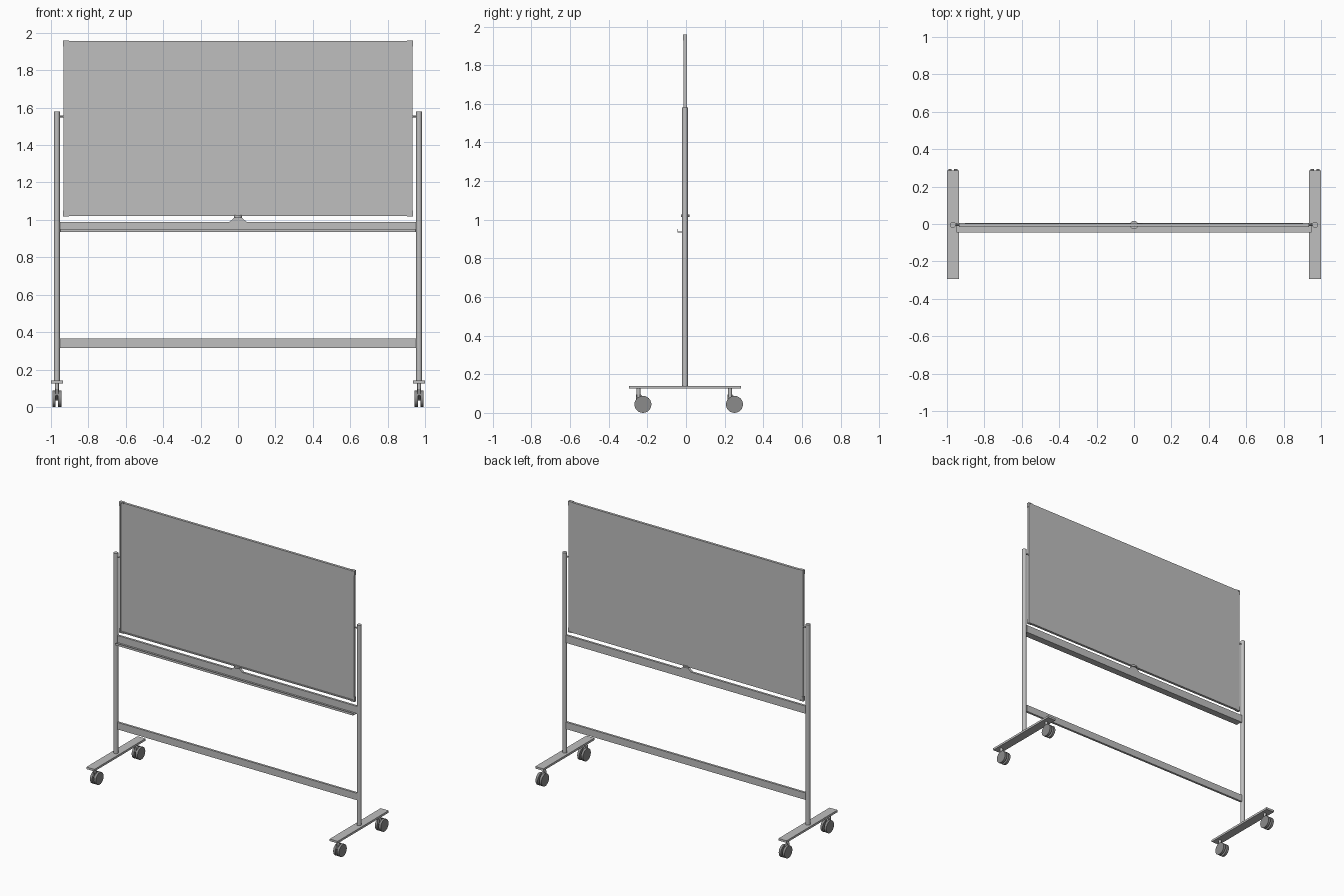
import bpy, bmesh, math
from mathutils import Matrix, Vector

if "Cube" in bpy.data.objects:
    bpy.data.objects.remove(bpy.data.objects["Cube"])


def material(name, value):
    m = bpy.data.materials.new(name)
    m.diffuse_color = (value, value, value, 1)
    m.use_nodes = True
    m.node_tree.nodes["Principled BSDF"].inputs["Base Color"].default_value = m.diffuse_color
    return m


GREY = material("light_grey", 0.52)
DARK = material("dark_grey", 0.26)


def finish(name, bm, mat, smooth=False):
    bmesh.ops.recalc_face_normals(bm, faces=bm.faces)
    me = bpy.data.meshes.new(name)
    bm.to_mesh(me)
    bm.free()
    me.materials.append(mat)
    ob = bpy.data.objects.new(name, me)
    bpy.context.collection.objects.link(ob)
    if smooth:
        bpy.ops.object.select_all(action='DESELECT')
        ob.select_set(True)
        bpy.context.view_layer.objects.active = ob
        bpy.ops.object.shade_smooth_by_angle(angle=math.radians(35))
    return ob


def box(name, x, y, z, mat=GREY):
    """Box from (min, max) pairs."""
    bm = bmesh.new()
    bmesh.ops.create_cube(bm, size=1)
    for v in bm.verts:
        v.co = Vector([(r[0] + r[1]) / 2 + c * (r[1] - r[0])
                       for r, c in zip((x, y, z), v.co)])
    return finish(name, bm, mat)


def cylinder(name, centre, radius, length, axis='Z', mat=GREY, sides=24):
    bm = bmesh.new()
    rot = {'X': Matrix.Rotation(math.pi / 2, 4, 'Y'), 'Z': Matrix.Identity(4)}[axis]
    bmesh.ops.create_cone(bm, cap_ends=True, segments=sides, radius1=radius, radius2=radius,
                          depth=length, matrix=Matrix.Translation(centre) @ rot)
    return finish(name, bm, mat, True)


def prism(name, profile, axis, lo, hi, mat=GREY):
    """Extrude a 2D profile along x (profile = y, z) or y (profile = x, z)."""
    bm = bmesh.new()
    put = (lambda a, b, t: (t, a, b)) if axis == 'X' else (lambda a, b, t: (a, t, b))
    face = bm.faces.new([bm.verts.new(put(a, b, lo)) for a, b in profile])
    new = bmesh.ops.extrude_face_region(bm, geom=[face])["geom"]
    shift = Vector(put(0, 0, hi - lo))
    bmesh.ops.translate(bm, vec=shift, verts=[v for v in new if isinstance(v, bmesh.types.BMVert)])
    return finish(name, bm, mat)


YC = -0.005                      # depth of the post centre line
BX, BZ0, BZ1 = 0.933, 1.02, 1.957
Y0, Y1 = -0.014, 0.004           # front and back of the board

# board panel with a slim raised rim on the front
box("board_panel", (-BX, BX), (Y0 + 0.007, Y1), (BZ0, BZ1))
RIM = 0.008
box("rim_top", (-BX, BX), (Y0, Y0 + 0.0071), (BZ1 - RIM, BZ1))
box("rim_bottom", (-BX, BX), (Y0, Y0 + 0.0071), (BZ0, BZ0 + RIM))
for s in (-1, 1):
    box("rim_side", sorted((s * BX, s * (BX - RIM))), (Y0, Y0 + 0.0071),
        (BZ0 + RIM, BZ1 - RIM))
    # L-shaped corner caps wrapping the board corners
    for z, d in ((BZ0, 1), (BZ1, -1)):
        e, w, a = 0.003, 0.008, 0.033
        X = BX + e
        Z = z - d * e
        prism("corner_cap", [(s * X, Z), (s * (X - a), Z), (s * (X - a), Z + d * w),
                             (s * (X - w), Z + d * w), (s * (X - w), Z + d * a),
                             (s * X, Z + d * a)], 'Y', Y0 - 0.001, Y1 + 0.001)

# upper and lower cross rails
box("upper_rail", (-0.953, 0.953), (-0.011, 0.005), (0.935, 0.99))
box("lower_rail", (-0.953, 0.953), (-0.011, 0.005), (0.315, 0.365))

# pen tray with upturned lip
prism("pen_tray", [(-0.011, 0.935), (-0.045, 0.935), (-0.045, 0.951), (-0.042, 0.951),
                   (-0.042, 0.94), (-0.011, 0.94)], 'X', -0.948, 0.948)

# centre latch and its knob
prism("latch_block", [(-0.045, 0.99), (0.045, 0.99), (0.018, 1.014), (-0.018, 1.014)],
      'Y', -0.013, 0.005)
cylinder("latch_knob", (0, YC, 1.02), 0.022, 0.012)

for s in (-1, 1):
    x = s * 0.968
    # post, board pivot and foot
    cylinder("post", (x, YC, 0.86), 0.0155, 1.44)
    cylinder("board_pivot", (s * 0.945, YC, 1.553), 0.005, 0.032, 'X', sides=12)
    box("foot", (x - 0.032, x + 0.032), (-0.295, 0.285), (0.125, 0.14))
    # twin-wheel casters
    for y in (-0.246, 0.228):
        wy = y + 0.023
        cylinder("caster_stem", (x, y, 0.104), 0.010, 0.044, sides=16)
        prism("caster_fork", [(y - 0.012, 0.095), (y - 0.012, 0.06), (wy, 0.035),
                              (wy + 0.01, 0.05), (wy, 0.085), (y + 0.012, 0.095)],
              'X', x - 0.007, x + 0.007, DARK)
        cylinder("caster_axle", (x, wy, 0.044), 0.008, 0.04, 'X', DARK, 12)
        for k in (-1, 1):
            cylinder("caster_wheel", (x + k * 0.015, wy, 0.044), 0.044, 0.017, 'X', DARK)
